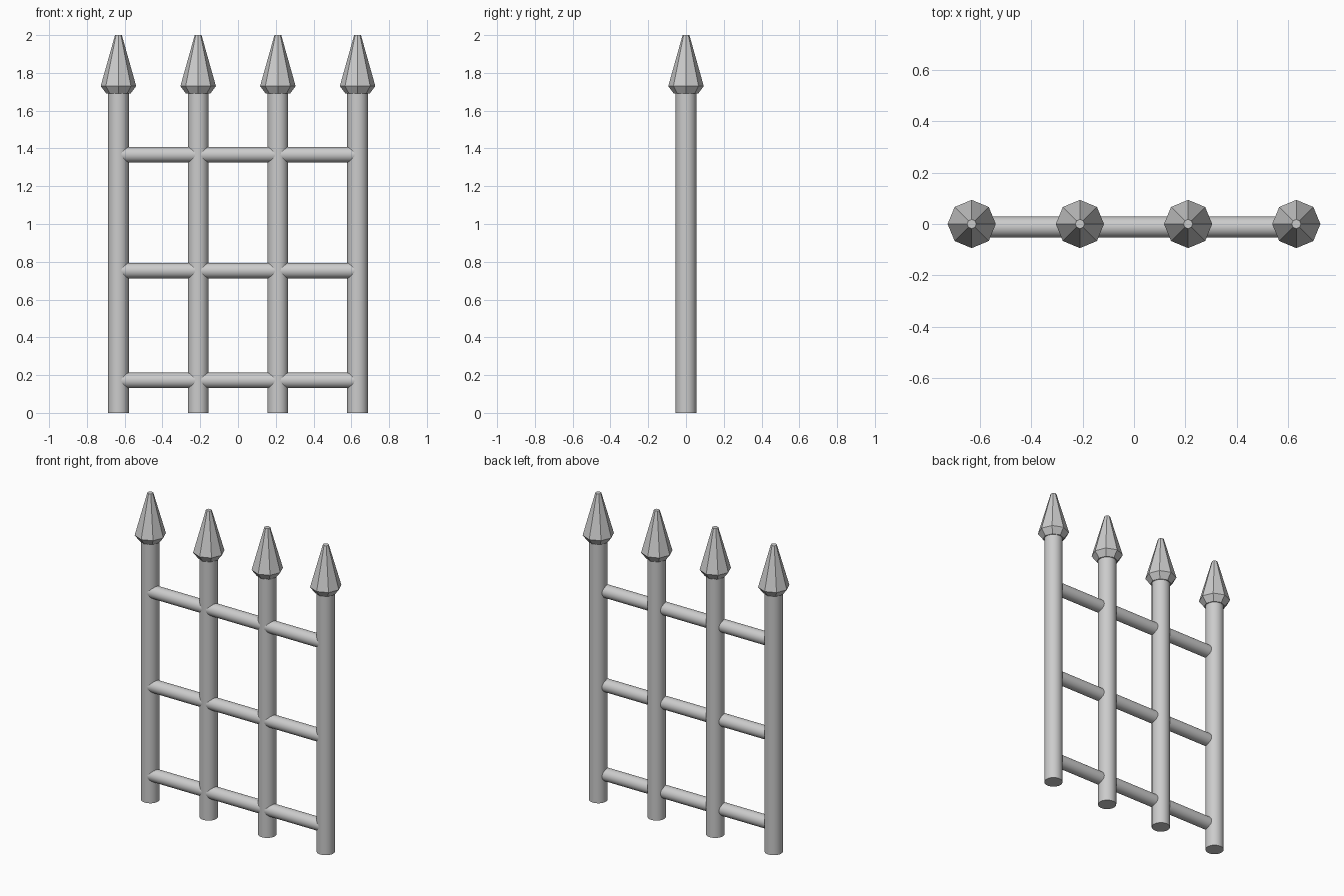
import bpy, bmesh
from math import pi, cos, sin

if "Cube" in bpy.data.objects:
    bpy.data.objects.remove(bpy.data.objects["Cube"])

POST_X = (-0.633, -0.211, 0.211, 0.633)
RAIL_Z = (0.172, 0.753, 1.367)


def rod(name, radius, length, location, rotation=(0, 0, 0)):
    bpy.ops.mesh.primitive_cylinder_add(vertices=24, radius=radius, depth=length,
                                        location=location, rotation=rotation)
    obj = bpy.context.object
    obj.name = name
    bpy.ops.object.shade_smooth_by_angle()
    return obj


def lathe(name, profile, sides, location):
    """Flat-faced closed solid from (radius, z) rings."""
    bm = bmesh.new()
    rings = [[bm.verts.new((r * cos(2 * pi * i / sides), r * sin(2 * pi * i / sides), z))
              for i in range(sides)] for r, z in profile]
    for low, high in zip(rings, rings[1:]):
        for i in range(sides):
            j = (i + 1) % sides
            bm.faces.new((low[i], low[j], high[j], high[i]))
    bm.faces.new(rings[0][::-1])
    bm.faces.new(rings[-1])
    mesh = bpy.data.meshes.new(name)
    bm.to_mesh(mesh)
    bm.free()
    obj = bpy.data.objects.new(name, mesh)
    obj.location = location
    bpy.context.collection.objects.link(obj)
    return obj


# Upright posts with faceted spear points
for n, x in enumerate(POST_X, 1):
    rod(f"post_{n}", 0.055, 1.70, (x, 0, 0.85))
    lathe(f"spear_point_{n}", [(0.064, 1.69), (0.094, 1.73), (0.018, 2.0)], 8, (x, 0, 0))

# Horizontal rails, set slightly towards the front, ending inside the outer posts
for n, z in enumerate(RAIL_Z, 1):
    rod(f"rail_{n}", 0.041, 1.262, (0, -0.012, z), (0, pi / 2, 0))
